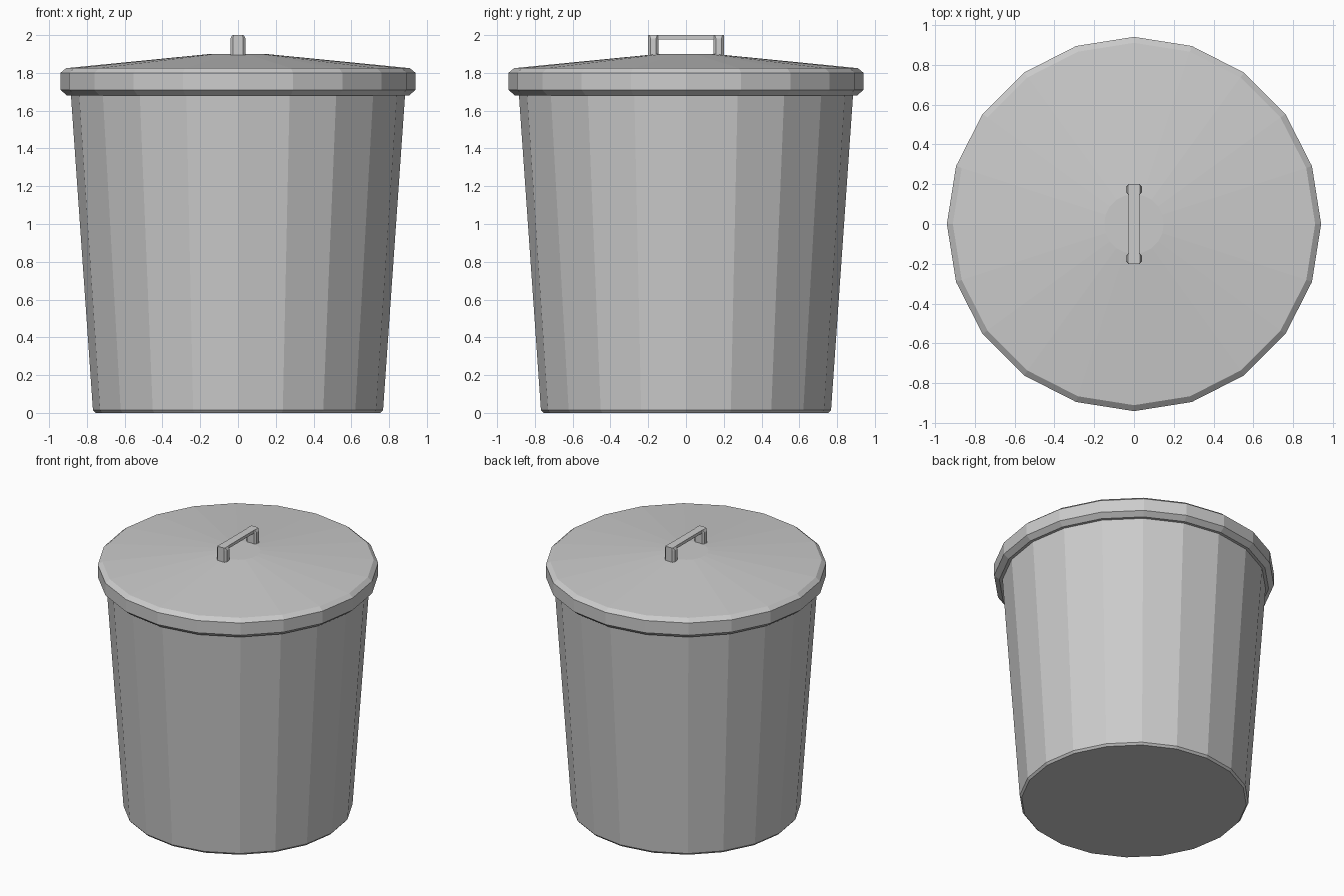
import bpy
from math import sin, cos, tau

if "Cube" in bpy.data.objects:
    bpy.data.objects.remove(bpy.data.objects["Cube"])

SIDES = 20


def loft(name, rings):
    """Skin a stack of matching rings and cap both ends."""
    n = len(rings[0])
    verts = [v for ring in rings for v in ring]
    faces = [(k * n + i, k * n + (i + 1) % n, (k + 1) * n + (i + 1) % n, (k + 1) * n + i)
             for k in range(len(rings) - 1) for i in range(n)]
    faces.append(tuple(reversed(range(n))))
    faces.append(tuple(range(len(verts) - n, len(verts))))
    mesh = bpy.data.meshes.new(name)
    mesh.from_pydata(verts, [], faces)
    ob = bpy.data.objects.new(name, mesh)
    bpy.context.collection.objects.link(ob)
    return ob


def circle(r, z):
    return [(r * cos(tau * i / SIDES), r * sin(tau * i / SIDES), z) for i in range(SIDES)]


def octagon(hx, hy, c, y, z):
    """Chamfered rectangle centred at (0, y), counter-clockwise."""
    pts = [(hx, -hy + c), (hx, hy - c), (hx - c, hy), (-hx + c, hy),
           (-hx, hy - c), (-hx, -hy + c), (-hx + c, -hy), (hx - c, -hy)]
    return [(px, y + py, z) for px, py in pts]


# tapered bin body with a small chamfer at the foot
loft("bin_body", [circle(r, z) for r, z in
                  [(0.755, 0), (0.768, 0.015), (0.885, 1.69)]])

# lid: chamfered rim and shallow cone with a flat centre
loft("lid", [circle(r, z) for r, z in
             [(0.905, 1.68), (0.94, 1.71), (0.94, 1.80), (0.91, 1.825), (0.15, 1.90)]])

# handle posts
for side, label in ((-1, "front"), (1, "back")):
    y = side * 0.173
    loft(f"handle_post_{label}", [octagon(0.04, 0.027, 0.013, y, 1.87),
                                  octagon(0.04, 0.027, 0.013, y, 1.982),
                                  octagon(0.03, 0.027, 0.006, y, 2.0)])

# handle grip
bpy.ops.mesh.primitive_cube_add(size=1, location=(0, 0, 1.989))
grip = bpy.context.object
grip.name = "handle_grip"
grip.scale = (0.056, 0.39, 0.022)
